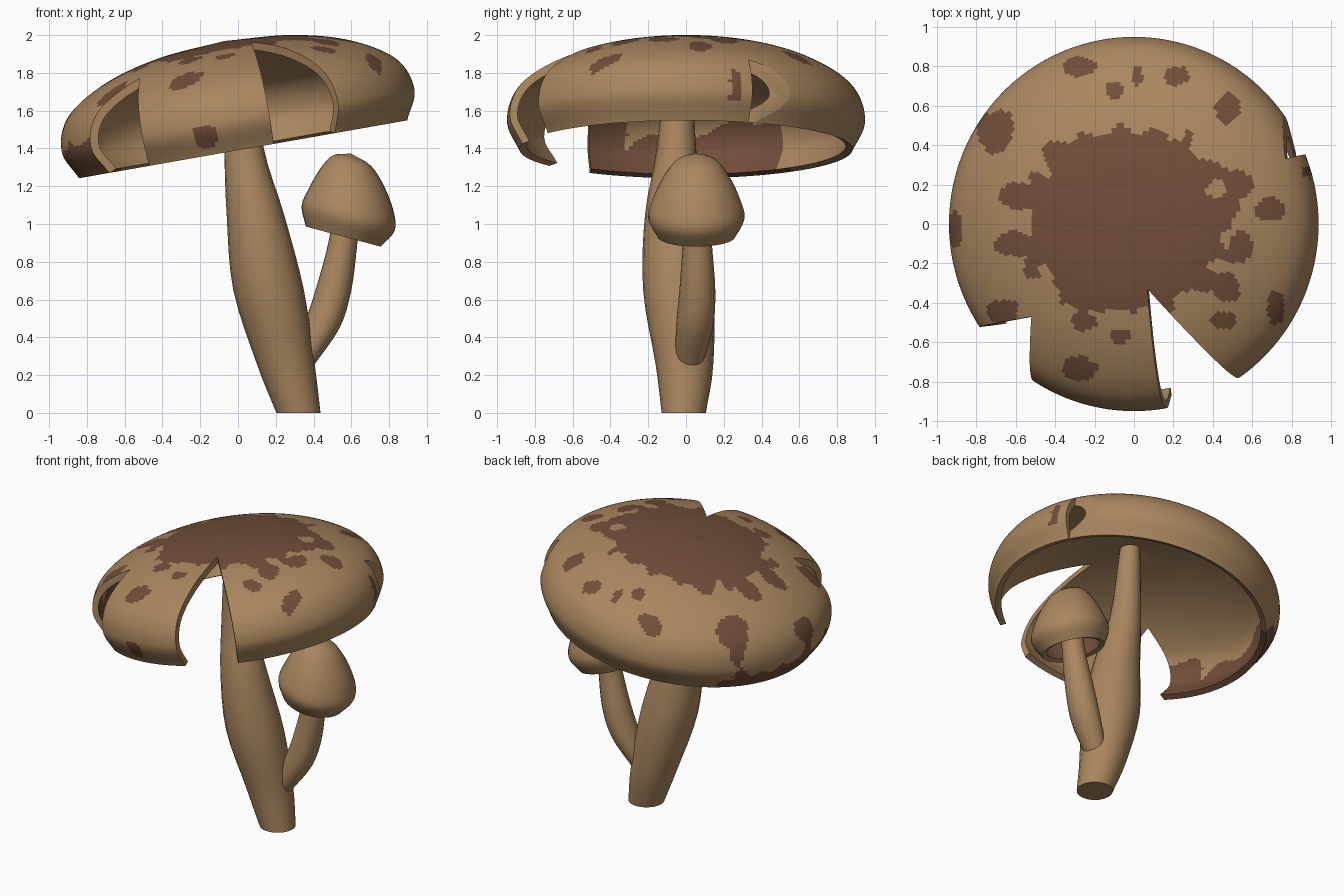
import bpy, bmesh, math
from mathutils import Vector, Matrix, noise

if "Cube" in bpy.data.objects:
    bpy.data.objects.remove(bpy.data.objects["Cube"])


def material(name, rgb):
    m = bpy.data.materials.new(name)
    m.diffuse_color = (*rgb, 1)
    m.use_nodes = True
    m.node_tree.nodes["Principled BSDF"].inputs["Base Color"].default_value = m.diffuse_color
    return m


TAN = material("tan", (0.40, 0.24, 0.115))
BROWN = material("dark_brown", (0.165, 0.075, 0.042))


def smooth_path(pts, n):
    """Catmull-Rom curve through tuples, n steps per span."""
    p = [Vector(q) for q in pts]
    p = [2 * p[0] - p[1]] + p + [2 * p[-1] - p[-2]]
    out = []
    for i in range(1, len(p) - 2):
        a, b, c, d = p[i - 1:i + 3]
        for k in range(n):
            t = k / n
            out.append(0.5 * (2 * b + (c - a) * t + (2 * a - 5 * b + 4 * c - d) * t * t
                              + (3 * b - a - 3 * c + d) * t ** 3))
    return out + [p[-2]]


def loft(name, rings, sides, matrix=Matrix(), paint=None):
    """Skin circles (x, y, z, radius); paint(ring, local, world) picks brown faces."""
    bm = bmesh.new()
    loops = []
    for x, y, z, r in rings:
        r = max(r, 0)
        loops.append([bm.verts.new((x + r * math.cos(2 * math.pi * j / sides),
                                    y + r * math.sin(2 * math.pi * j / sides), z))
                      for j in range(sides)])
    for i in range(len(loops) - 1):
        for j in range(sides):
            k = (j + 1) % sides
            f = bm.faces.new((loops[i][j], loops[i][k], loops[i + 1][k], loops[i + 1][j]))
            c = f.calc_center_median()
            if paint and paint(i, c, matrix @ c):
                f.material_index = 1
    for r, loop in ((rings[0][3], loops[0]), (rings[-1][3], loops[-1])):
        if r > 0.001:
            bm.faces.new(loop)
    bmesh.ops.remove_doubles(bm, verts=bm.verts, dist=1e-5)
    bmesh.ops.recalc_face_normals(bm, faces=bm.faces)
    bm.transform(matrix)
    me = bpy.data.meshes.new(name)
    bm.to_mesh(me)
    bm.free()
    me.materials.append(TAN)
    me.materials.append(BROWN)
    ob = bpy.data.objects.new(name, me)
    bpy.context.collection.objects.link(ob)
    return ob


def activate(ob):
    bpy.ops.object.select_all(action='DESELECT')
    ob.select_set(True)
    bpy.context.view_layer.objects.active = ob


def shade(ob, angle=40):
    activate(ob)
    bpy.ops.object.shade_smooth_by_angle(angle=math.radians(angle))


# Stems: centre and radius along their height
main_stem = loft("main_stem", smooth_path([
    (.32, -.012, 0, .117), (.255, -.008, .25, .152), (.162, -.04, .65, .187),
    (.092, -.065, 1.05, .152), (.03, -.05, 1.42, .102), (0, -.04, 1.93, .066)], 4), 20)
small_stem = loft("small_stem", smooth_path([
    (.33, .015, .25, .07), (.44, .045, .45, .098), (.505, .06, .65, .095),
    (.555, .06, .9, .077), (.58, .06, 1.1, .07)], 4), 20)

# Painted spots on the large cap, seen from above: x, y, half sizes
SPOTS = [(-.27, .8, .08, .05), (.21, .75, .07, .05), (-.7, .47, .1, .11),
         (-.6, .14, .08, .08), (-.61, -.1, .1, .06), (-.27, -.73, .09, .06),
         (.47, -.33, .065, .07), (.45, -.48, .06, .045), (.72, -.42, .05, .075),
         (.47, .58, .06, .07), (.54, .2, .08, .07), (.68, .08, .075, .06),
         (.54, -.11, .06, .08), (-.26, -.49, .07, .05), (-.52, -.25, .05, .03),
         (-.1, .68, .045, .045), (.02, .75, .03, .06), (-.9, -.03, .04, .09),
         (-.67, -.44, .08, .07), (.9, .26, .04, .03), (-.07, -.57, .05, .04)]
STEPS = 12
OUTER = 5 * STEPS


def paint_cap(i, c, w):
    n = noise.noise(w * 9)
    az = math.degrees(math.atan2(c.y, c.x)) % 360
    if i > OUTER:   # stained inside wall on the low side
        return 145 < az < 222 and c.z < .06 + .2 * noise.noise(w * 5)
    if 140 < az < 222 and c.z < -.07 + (az - 140) * .0016 + .05 * n:
        return True   # stained rim
    if math.hypot(w.x + .02, w.y - .02) < .5 + .13 * n:
        return True   # crown patch
    if (w - Vector((-.17, -.9, 1.47))).length < .07 + .04 * n and c.z < 0:
        return True
    return c.z > -.05 and any(((w.x - x) / a) ** 2 + ((w.y - y) / b) ** 2 < 1 + .7 * n
                              for x, y, a, b in SPOTS)


# Large cap: hollow tilted dome
tilt = Matrix.Translation((0, 0, 1.55)) @ Matrix.Rotation(math.radians(-10), 4, 'Y')
outer = [(0, 0, .425, 0), (0, 0, .395, .355), (0, 0, .314, .655),
         (0, 0, .175, .88), (0, 0, 0, .948), (0, 0, -.157, .882)]
inner = [(0, 0, -.142, .845), (0, 0, 0, .907), (0, 0, .15, .845),
         (0, 0, .274, .635), (0, 0, .355, .345), (0, 0, .385, 0)]
cap = loft("large_cap", smooth_path(outer, STEPS) + smooth_path(inner, STEPS),
           240, tilt, paint_cap)

# Three torn notches cut along the cap axis
NOTCHES = [[(.139, -.33), (.172, -1.0), (.75, -1.023)],
           [(-.474, -.47), (-.54, -1), (-1, -1), (-1, -.555)],
           [(.81, .33), (1.1, .42), (1.1, .9), (.72, .9)]]
bm = bmesh.new()
for poly in NOTCHES:
    f = bm.faces.new([bm.verts.new((x, y, -.4)) for x, y in poly])
    ext = bmesh.ops.extrude_face_region(bm, geom=[f])["geom"]
    bmesh.ops.translate(bm, vec=(0, 0, 1.2),
                        verts=[v for v in ext if isinstance(v, bmesh.types.BMVert)])
bmesh.ops.recalc_face_normals(bm, faces=bm.faces)
bm.transform(tilt)
me = bpy.data.meshes.new("notch_cutter")
bm.to_mesh(me)
bm.free()
cutter = bpy.data.objects.new("notch_cutter", me)
bpy.context.collection.objects.link(cutter)
cutter.hide_render = True
mod = cap.modifiers.new("notches", 'BOOLEAN')
mod.operation = 'DIFFERENCE'
mod.solver = 'EXACT'
mod.object = cutter
activate(cap)
bpy.ops.object.modifier_apply(modifier=mod.name)
bpy.data.objects.remove(cutter)

# Small cap: leaning bell, hollow underneath
lean = Matrix.Translation((.583, .055, 1.03)) @ Matrix.Rotation(math.radians(15), 4, 'Y')
bell = [(-.075, 0, .335, 0), (-.06, 0, .30, .105), (-.035, 0, .21, .178),
        (-.01, 0, .1, .232), (0, 0, 0, .255), (0, 0, -.1, .205)]
hollow = [(0, 0, -.09, .175), (0, 0, 0, .215), (-.01, 0, .1, .19), (-.03, 0, .2, 0)]
small_cap = loft("small_cap", smooth_path(bell, 4) + smooth_path(hollow, 4), 32, lean,
                 lambda i, c, w: i > 20 and c.z < .03 + .15 * noise.noise(w * 6))

for ob in (main_stem, small_stem, cap, small_cap):
    shade(ob)
